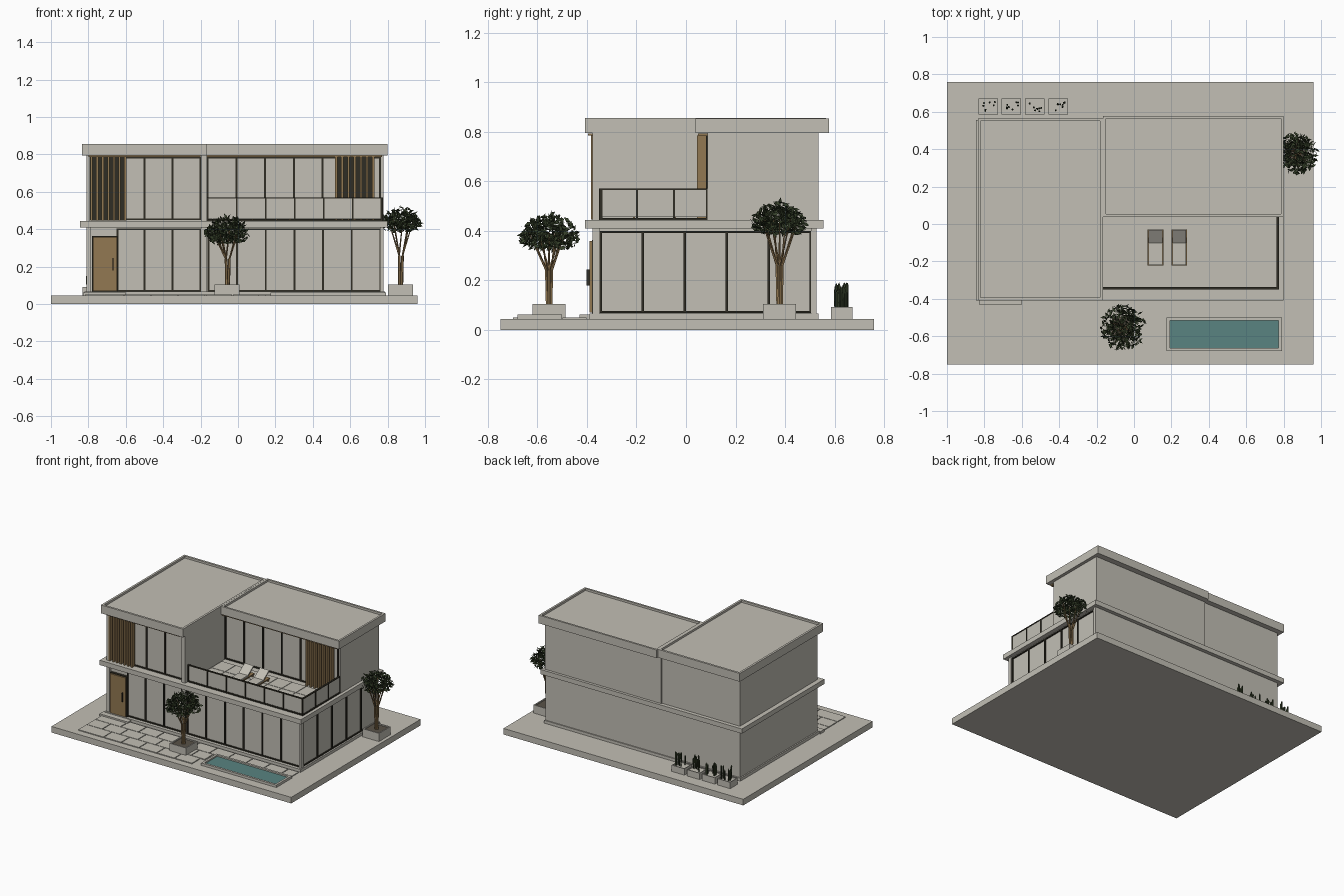
import bpy, bmesh, math, random
from mathutils import Vector, Matrix

if "Cube" in bpy.data.objects:
    bpy.data.objects.remove(bpy.data.objects["Cube"])

random.seed(4)


def material(name, rgb):
    m = bpy.data.materials.new(name)
    m.diffuse_color = (*rgb, 1)
    m.use_nodes = True
    m.node_tree.nodes["Principled BSDF"].inputs["Base Color"].default_value = m.diffuse_color
    return m


CONCRETE = material("concrete", (0.54, 0.52, 0.46))
FRAME = material("dark_bronze", (0.03, 0.027, 0.018))
WOOD = material("wood", (0.29, 0.19, 0.085))
WATER = material("water", (0.10, 0.23, 0.22))
LEAF = material("leaf_green", (0.035, 0.05, 0.022))
SOIL = material("soil", (0.10, 0.085, 0.065))


def finish(name, bm, *mats):
    me = bpy.data.meshes.new(name)
    bm.to_mesh(me)
    bm.free()
    for m in mats:
        me.materials.append(m)
    ob = bpy.data.objects.new(name, me)
    bpy.context.collection.objects.link(ob)
    return ob


def add_box(bm, x0, x1, y0, y1, z0, z1):
    mat = (Matrix.Translation(((x0 + x1) / 2, (y0 + y1) / 2, (z0 + z1) / 2))
           @ Matrix.Diagonal((x1 - x0, y1 - y0, z1 - z0, 1)))
    return bmesh.ops.create_cube(bm, size=1, matrix=mat)["verts"]


def boxes(name, mat, *bounds):
    bm = bmesh.new()
    for b in bounds:
        add_box(bm, *b)
    return finish(name, bm, mat)


def tray(name, bounds, rim, depth, inner=CONCRETE):
    """Box whose top is inset and sunk, with its own floor colour."""
    bm = bmesh.new()
    add_box(bm, *bounds)
    bm.normal_update()
    top = max(bm.faces, key=lambda f: f.calc_center_median().z)
    bmesh.ops.inset_region(bm, faces=[top], thickness=rim)
    ring = bmesh.ops.extrude_discrete_faces(bm, faces=[top])["faces"][0]
    for v in ring.verts:
        v.co.z -= depth
    ring.material_index = 1
    return finish(name, bm, CONCRETE, inner)


def facade(name, axis, d0, d1, posts, z0, z1, w=0.005):
    """Upright posts with a head and a sill rail, along the x or y axis."""
    spans = [(p - w, p + w, z0, z1) for p in posts]
    spans += [(posts[0], posts[-1], z, z + 1.6 * w) for z in (z0, z1 - 1.6 * w)]
    if axis == "x":
        return boxes(name, FRAME, *[(a, b, d0, d1, c, d) for a, b, c, d in spans])
    return boxes(name, FRAME, *[(d0, d1, a, b, c, d) for a, b, c, d in spans])


def add_stick(bm, a, b, r0, r1, sides=6):
    a, b = Vector(a), Vector(b)
    d = b - a
    m = Matrix.Translation((a + b) / 2) @ d.to_track_quat("Z", "Y").to_matrix().to_4x4()
    bmesh.ops.create_cone(bm, cap_ends=True, segments=sides, radius1=r0, radius2=r1,
                          depth=d.length, matrix=m)


# Site plate and plinth
boxes("ground_plate", CONCRETE, (-1, 0.96, -0.75, 0.76, 0, 0.045))
boxes("plinth", CONCRETE, (-0.82, 0.785, -0.39, 0.535, 0.045, 0.066))
boxes("entry_step", CONCRETE, (-0.83, -0.6, -0.43, -0.385, 0.045, 0.062))

# Front paving: staggered rows of tiles with narrow gaps
bm = bmesh.new()
for row, end in enumerate((0.78, 0.15, 0.15)):
    y1 = -0.402 - row * 0.1
    x = -0.82
    step = 0.13 if row % 2 else 0.21
    while x < end - 0.05:
        x1 = min(x + step, end)
        add_box(bm, x + 0.003, x1 - 0.003, y1 - 0.096, y1, 0.045, 0.051)
        x, step = x1, 0.145
finish("paving_tiles", bm, CONCRETE)

# Pool
tray("pool", (0.175, 0.79, -0.68, -0.5, 0.045, 0.063), 0.023, 0.01, WATER)

# Ground storey: recessed glazed core, solid walls and corner piers
boxes("ground_glazing", CONCRETE, (-0.80, 0.768, -0.362, 0.52, 0.066, 0.41))
boxes("ground_walls", CONCRETE,
      (-0.81, -0.785, -0.378, 0.527, 0.066, 0.412),
      (-0.81, 0.779, 0.505, 0.527, 0.066, 0.412),
      (0.762, 0.779, -0.378, -0.35, 0.066, 0.412),
      (-0.197, -0.167, -0.378, -0.35, 0.066, 0.412))
facade("entry_window_frames", "x", -0.37, -0.36, [-0.645, -0.5, -0.35, -0.2], 0.068, 0.405)
facade("living_window_frames", "x", -0.37, -0.36,
       [-0.158 + i * 0.1532 for i in range(7)], 0.068, 0.405)
facade("side_window_frames", "y", 0.766, 0.776,
       [-0.345 + i * 0.1698 for i in range(6)], 0.068, 0.4)

# Entrance door and handle
boxes("door_frame", FRAME, (-0.78, -0.643, -0.38, -0.36, 0.066, 0.364))
boxes("entrance_door", WOOD, (-0.775, -0.648, -0.39, -0.36, 0.07, 0.359))
boxes("door_handle", FRAME, (-0.672, -0.666, -0.402, -0.388, 0.18, 0.245))

# Middle slab
boxes("floor_slab", CONCRETE, (-0.845, 0.80, -0.408, 0.555, 0.41, 0.445))

# Upper storey: left wing reaches forward, right wing sits behind the terrace
boxes("upper_left_glazing", CONCRETE, (-0.80, -0.18, -0.35, 0.52, 0.445, 0.796))
boxes("upper_left_walls", CONCRETE,
      (-0.81, -0.792, -0.378, 0.527, 0.445, 0.797),
      (-0.197, -0.167, -0.378, 0.527, 0.445, 0.797),
      (-0.81, -0.167, 0.505, 0.527, 0.445, 0.797))
boxes("upper_right_glazing", CONCRETE, (-0.18, 0.77, 0.088, 0.52, 0.445, 0.796))
boxes("upper_right_walls", CONCRETE,
      (0.76, 0.777, 0.086, 0.535, 0.445, 0.797),
      (-0.172, 0.777, 0.505, 0.535, 0.445, 0.797))
facade("upper_left_frames", "x", -0.357, -0.348,
       [-0.785, -0.6, -0.5, -0.35, -0.202], 0.45, 0.786)
facade("upper_right_frames", "x", 0.08, 0.09,
       [-0.162 + i * 0.1535 for i in range(7)], 0.45, 0.786)

# Timber screens and soffit strips
boxes("left_slats", WOOD, *[(x - 0.006, x + 0.006, -0.383, -0.352, 0.447, 0.786)
                            for x in [-0.783 + i * 0.03 for i in range(7)]])
boxes("right_slats", WOOD, *[(x - 0.006, x + 0.006, 0.045, 0.083, 0.447, 0.786)
                             for x in [0.525 + i * 0.033 for i in range(7)]])
boxes("left_slat_backing", FRAME, (-0.785, -0.6, -0.353, -0.349, 0.447, 0.786))
boxes("right_slat_backing", FRAME, (0.52, 0.73, 0.082, 0.087, 0.447, 0.786))
boxes("soffit_strips", WOOD, (-0.80, -0.2, -0.395, -0.35, 0.785, 0.794),
      (-0.165, 0.77, 0.048, 0.09, 0.785, 0.794))

# Flat roofs with parapets
tray("left_roof", (-0.835, -0.165, -0.408, 0.565, 0.795, 0.856), 0.022, 0.015)
tray("right_roof", (-0.165, 0.80, 0.038, 0.578, 0.795, 0.855), 0.02, 0.015)

# Terrace tiles
bm = bmesh.new()
for i in range(8):
    for j in range(3):
        x, y = -0.16 + i * 0.1155, -0.338 + j * 0.126
        add_box(bm, x + 0.002, x + 0.1135, y + 0.002, y + 0.124, 0.445, 0.451)
finish("terrace_tiles", bm, CONCRETE)

# Terrace balustrade
boxes("balustrade_glass", CONCRETE, (-0.163, 0.772, -0.347, -0.341, 0.456, 0.566),
      (0.766, 0.772, -0.345, 0.085, 0.456, 0.566))
facade("front_rail", "x", -0.351, -0.338, [-0.163 + i * 0.1555 for i in range(7)],
       0.445, 0.571, 0.004)
facade("side_rail", "y", 0.763, 0.776, [-0.345, -0.197, -0.048, 0.085], 0.445, 0.571, 0.004)

# Sun loungers: timber frame, seat pad and tilted back pad
for n, x in enumerate((0.115, 0.242)):
    boxes(f"lounger_frame_{n}", WOOD,
          (x - 0.042, x + 0.042, -0.222, -0.03, 0.464, 0.472),
          *[(x + s * 0.036 - 0.005, x + s * 0.036 + 0.005, y - 0.005, y + 0.005, 0.45, 0.465)
            for s in (-1, 1) for y in (-0.21, -0.045)])
    bm = bmesh.new()
    add_box(bm, x - 0.037, x + 0.037, -0.219, -0.1, 0.472, 0.482)
    back = add_box(bm, x - 0.037, x + 0.037, -0.1, -0.015, 0.472, 0.482)
    bmesh.ops.rotate(bm, verts=back, cent=(x, -0.1, 0.474),
                     matrix=Matrix.Rotation(math.radians(35), 3, "X"))
    finish(f"lounger_cushion_{n}", bm, CONCRETE)


# Trees in square planters: splayed stems under a crown of loose leaves
def tree(n, x, y, fork, crown_z, radius, height):
    tray(f"tree_planter_{n}", (x - 0.067, x + 0.067, y - 0.067, y + 0.067, 0.045, 0.105),
         0.012, 0.008, SOIL)
    bm = bmesh.new()
    for i in range(3):
        a = i * math.tau / 3
        c, s = math.cos(a), math.sin(a)
        knot = (x + 0.012 * c, y + 0.012 * s, fork)
        add_stick(bm, (x + 0.006 * c, y + 0.006 * s, 0.095), knot, 0.009, 0.007)
        for k in (-0.7, 0, 0.7):
            r = radius * random.uniform(0.5, 0.75)
            tip = (x + r * math.cos(a + k), y + r * math.sin(a + k), crown_z + 0.01)
            add_stick(bm, knot, tip, 0.005, 0.002, 5)
    finish(f"tree_stems_{n}", bm, WOOD)
    bm = bmesh.new()
    for _ in range(480):
        d = Vector([random.gauss(0, 1) for _ in range(3)]).normalized()
        d *= random.uniform(0.15, 1) ** 0.45
        sag = -0.35 * height * (d.x ** 2 + d.y ** 2)
        p = Vector((x + d.x * radius, y + d.y * radius, crown_z + d.z * height + sag + 0.012))
        u = Vector([random.gauss(0, 1) for _ in range(3)]).normalized()
        v = u.orthogonal().normalized() * 0.0075
        v.rotate(Matrix.Rotation(random.uniform(0, math.tau), 3, u))
        u *= 0.0175
        bm.faces.new([bm.verts.new(p + o) for o in (-u, v, u, -v)])
    finish(f"tree_leaves_{n}", bm, LEAF)


tree(0, -0.058, -0.553, 0.24, 0.385, 0.122, 0.075)
tree(1, 0.868, 0.378, 0.26, 0.44, 0.113, 0.068)

# Row of small planters with upright spikes behind the house
for n in range(4):
    x = -0.78 + n * 0.1247
    tray(f"back_planter_{n}", (x - 0.052, x + 0.052, 0.585, 0.672, 0.045, 0.092), 0.008, 0.006)
    bm = bmesh.new()
    for i in range(8):
        px = x + random.uniform(-0.036, 0.036)
        py = 0.628 + random.uniform(-0.027, 0.027)
        top = random.uniform(0.15, 0.192)
        add_stick(bm, (px, py, 0.084), (px, py, top - 0.012), 0.004, 0.006, 5)
        add_stick(bm, (px, py, top - 0.012), (px, py, top), 0.006, 0.001, 5)
    finish(f"spiky_plants_{n}", bm, LEAF)
